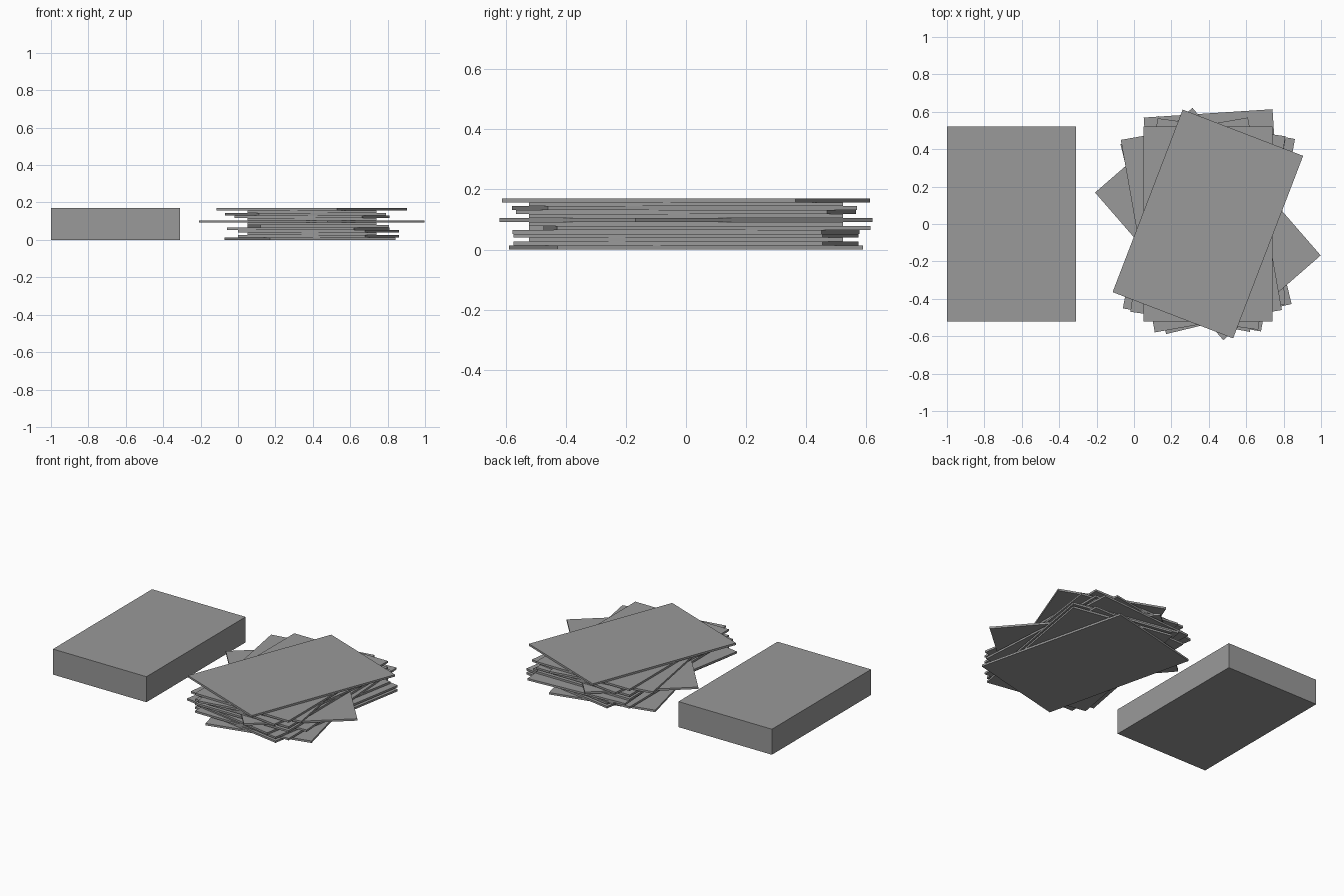
import bpy
from math import radians

cube = bpy.data.objects.get("Cube")
if cube:
    bpy.data.objects.remove(cube, do_unlink=True)

WIDTH, DEPTH, THICK = 0.69, 1.045, 0.0131

grey = bpy.data.materials.new("plain grey")
grey.use_nodes = True
colour = (0.32, 0.32, 0.32, 1)
grey.diffuse_color = colour
grey.node_tree.nodes["Principled BSDF"].inputs["Base Color"].default_value = colour


def add_sheet(name, layer, x, y=0, turn=0):
    """One thin flat sheet lying at the given layer of a pile."""
    bpy.ops.mesh.primitive_cube_add(size=1, location=(x, y, (layer + 0.5) * THICK),
                                    rotation=(0, 0, radians(turn)))
    sheet = bpy.context.object
    sheet.name = name
    sheet.scale = (WIDTH, DEPTH, THICK)
    sheet.data.materials.append(grey)


# Scattered pile, bottom to top: centre x, centre y, turn in degrees
scattered = [
    (0.385, 0, 13.5),
    (0.43, 0, -10),
    (0.395, 0, 0),
    (0.43, 0, -10),
    (0.375, 0, -10.5),
    (0.43, 0.07, 3.7),
    (0.395, 0, 0),
    (0.395, 0, 41),
    (0.395, 0, 0),
    (0.395, 0, -8),
    (0.36, -0.005, 10),
    (0.395, 0, 0),
    (0.395, 0, -21),
]

# Neat pile beside it has the same number of sheets
for layer, (x, y, turn) in enumerate(scattered):
    add_sheet(f"neat_sheet_{layer + 1}", layer, -0.655)
    add_sheet(f"scattered_sheet_{layer + 1}", layer, x, y, turn)
